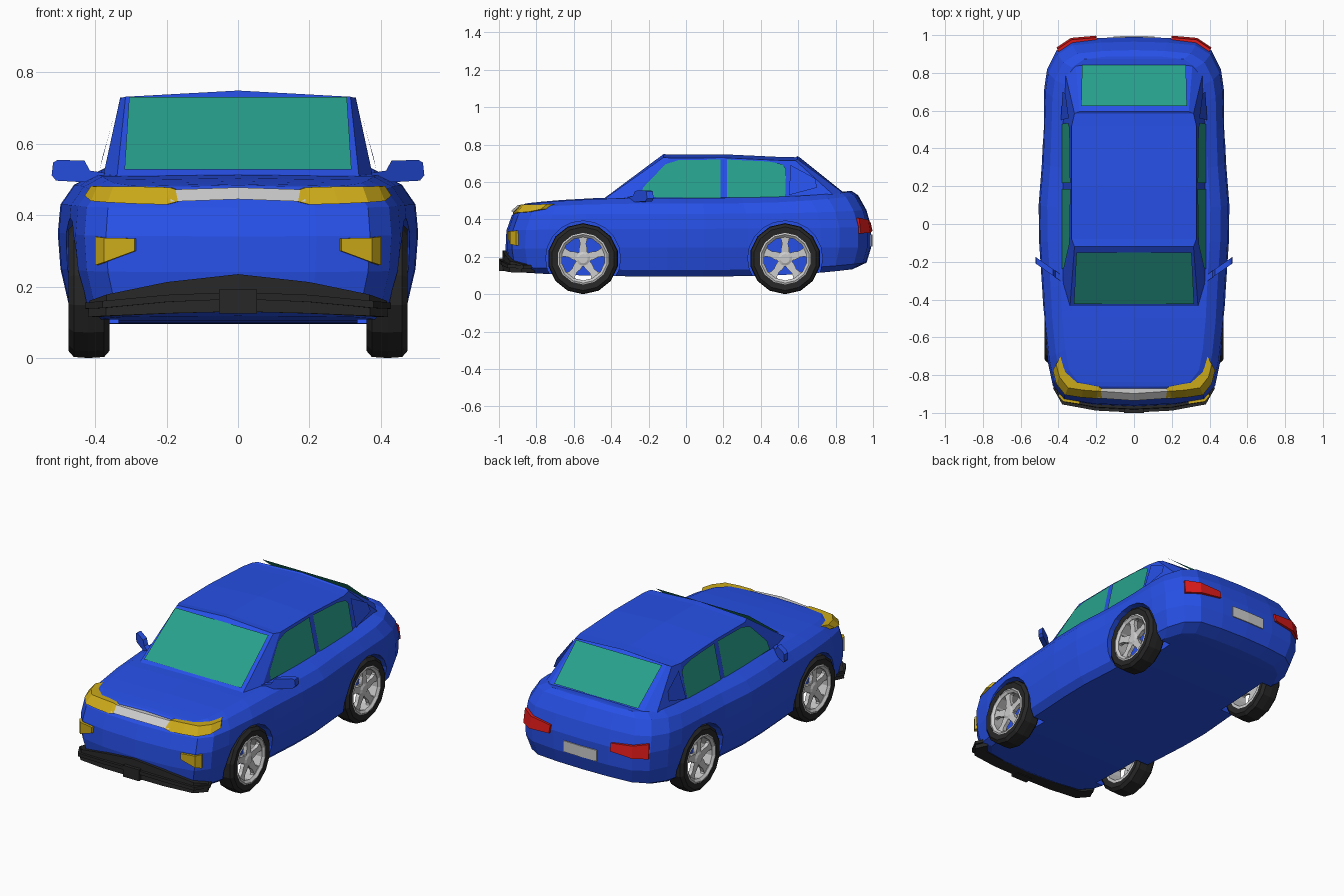
import bpy, bmesh, math

if "Cube" in bpy.data.objects:
    bpy.data.objects.remove(bpy.data.objects["Cube"])

COL = {"blue": (0.02, 0.08, 0.8, 1), "glass": (0.02, 0.35, 0.26, 1), "black": (0.02, 0.02, 0.02, 1),
       "gold": (0.6, 0.4, 0.01, 1), "red": (0.7, 0.01, 0.01, 1)}
MATS = {}
for key, rgba in COL.items():
    MATS[key] = bpy.data.materials.new(key)
    MATS[key].diffuse_color = rgba


def make(name, verts, faces, color=None, mirror=True):
    """Mesh object, optionally with its mirror image across x = 0."""
    bm = bmesh.new()
    for s in ((1, -1) if mirror else (1,)):
        vs = [bm.verts.new((s * x, y, z)) for x, y, z in verts]
        for f in faces:
            bm.faces.new([vs[i] for i in f])
    bmesh.ops.remove_doubles(bm, verts=bm.verts, dist=0.0004)
    bmesh.ops.recalc_face_normals(bm, faces=bm.faces)
    me = bpy.data.meshes.new(name)
    bm.to_mesh(me)
    bm.free()
    if color:
        me.materials.append(MATS[color])
    ob = bpy.data.objects.new(name, me)
    bpy.context.collection.objects.link(ob)
    return ob


def grid(rows, wrap_rows=False, wrap_cols=False):
    """Flatten rows of points and skin them with quads."""
    n, m = len(rows), len(rows[0])
    verts = [p for r in rows for p in r]
    faces = [(i * m + j, i * m + (j + 1) % m, (i + 1) % n * m + (j + 1) % m, (i + 1) % n * m + j)
             for i in range(n if wrap_rows else n - 1) for j in range(m if wrap_cols else m - 1)]
    return verts, faces


def band(name, path, color=None, lean=1.0, back=0.93):
    """Solid strip along (x, y, z_low, z_high) points; its top leans inward."""
    rows = [[(x, y, a), (x * lean, y * lean, b), (x * back, y * back, b), (x * back, y * back, a)]
            for x, y, a, b in path]
    verts, faces = grid(rows, wrap_cols=True)
    if path[0][0] > 0:
        faces.append((0, 1, 2, 3))
    k = len(verts)
    faces.append((k - 4, k - 3, k - 2, k - 1))
    return make(name, verts, faces, color)


def lathe(name, profile, cy, cz, n, color=None):
    """Closed (radius, x) profile spun around an axle parallel to x."""
    rows = [[(x, cy + r * math.sin(2 * math.pi * k / n), cz - r * math.cos(2 * math.pi * k / n))
             for k in range(n)] for r, x in profile]
    return make(name, *grid(rows, True, True), color)


# body shell: plan outline (half) repeated at several levels
PLAN = [(0, -.965), (.22, -.955), (.37, -.93), (.43, -.86), (.455, -.74), (.475, -.55), (.485, -.36),
        (.502, -.1), (.505, .1), (.487, .33), (.48, .53), (.475, .72), (.46, .82), (.41, .92),
        (.33, .97), (.18, .985), (0, .99)]
# level: z at front, middle, rear; scale of width, front, rear
LEVELS = [(.12, .095, .135, 0, .92, .90), (.12, .095, .135, .86, .92, .90), (.15, .13, .17, .93, .985, .975),
          (.24, .25, .25, .985, 1, 1), (.34, .35, .36, 1, .995, 1), (.42, .43, .45, .985, .965, .975),
          (.455, .485, .53, .91, .93, .93), (.475, .515, .55, .80, .90, .90), (.475, .515, .55, 0, .90, .90)]
rows = []
for i, (zf, zm, zr, sx, sf, sr) in enumerate(LEVELS):
    crown = .005 if i == len(LEVELS) - 1 else 0
    rows.append([(x * sx, y * (sf if y < 0 else sr),
                  zm + ((zf if y < 0 else zr) - zm) * abs(y) ** 3 + crown * min(1, x * 4)) for x, y in PLAN])
body = make("body", *grid(rows), "blue")

# wheel arches
AXLES = {"front": -.55, "rear": .53}
for label, cy in AXLES.items():
    rows = [[(x, cy + .2 * math.cos(k * math.pi / 10), .192 + .2 * math.sin(k * math.pi / 10))
             for k in range(20)] for x in (.335, .6)]
    v, f = grid(rows, wrap_cols=True)
    cutter = make(label + "_arch_cutter", v, f + [tuple(range(20)), tuple(range(20, 40))])
    cutter.hide_render = True
    cutter.display_type = 'WIRE'
    mod = body.modifiers.new(label + "_arches", 'BOOLEAN')
    mod.object = cutter
    mod.operation = 'DIFFERENCE'
    mod.solver = 'EXACT'

# cabin
BASE = [(0, -.455, .5), (.34, -.45, .5), (.38, -.32, .5), (.38, .2, .5), (.38, .55, .5),
        (.365, .80, .52), (.31, .855, .53), (0, .86, .53)]
ROOF = [(0, -.13, .742), (.315, -.12, .732), (.33, -.08, .728), (.33, .2, .73), (.33, .52, .715),
        (.315, .585, .715), (.29, .595, .722), (0, .61, .73)]
RIDGE = [(0, y, z + .055 * x) for x, y, z in ROOF]
make("cabin", *grid([BASE, ROOF, RIDGE]), "blue")

# glass
make("windscreen", [(-.318, -.424, .528), (.318, -.424, .528), (.305, -.150, .732), (-.305, -.150, .732)],
     [(0, 1, 2, 3)], "glass", False)
make("rear_window", [(-.275, .841, .554), (.275, .841, .554), (.28, .625, .729), (-.28, .625, .729)],
     [(0, 1, 2, 3)], "glass", False)
SIDE = {"front_side_windows": [(-.24, .52), (-.23, .57), (-.11, .695), (-.04, .717), (.185, .72), (.185, .512)],
        "rear_side_windows": [(.218, .512), (.218, .72), (.44, .71), (.515, .695), (.535, .67), (.53, .515)]}
for name, outline in SIDE.items():
    make(name, [(.385 - (z - .5) * .217, y, z) for y, z in outline], [tuple(range(len(outline)))], "glass")

# rear quarter panels
make("rear_quarter_panels", [(.387, .55, .53), (.345, .56, .69), (.363, .69, .62), (.378, .70, .57)],
     [(0, 1, 2, 3)], "blue")

# lights and trim
band("headlights", [(.17, -.925, .438, .468), (.20, -.924, .43, .478), (.28, -.918, .432, .48),
                    (.365, -.905, .436, .48), (.412, -.845, .44, .48), (.43, -.775, .455, .482)],
     "gold", .958, .9)
band("grille_strip", [(0, -.935, .445, .478), (.19, -.922, .438, .472)], None, .96, .9)
band("fog_lights", [(.29, -.953, .30, .335), (.376, -.94, .268, .337), (.4, -.91, .26, .34)], "gold")
band("tail_lights", [(.2, .997, .34, .385), (.335, .985, .328, .398), (.41, .935, .325, .408)], "red", .99, .92)
band("front_bumper", [(0, -.985, .13, .235), (.2, -.975, .125, .213), (.37, -.945, .118, .178),
                      (.42, -.88, .115, .16)], "black", .995, .92)
band("bumper_lip", [(0, -.998, .165, .185), (.2, -.988, .157, .177), (.38, -.955, .14, .16),
                    (.428, -.87, .138, .155)], "black", 1, .95)
band("front_plate", [(0, -1.0, .125, .192), (.053, -1.0, .125, .192)], "black", 1, .95)
band("rear_plate", [(0, .996, .255, .32), (.11, .993, .255, .32)], None, 1, .96)

# door mirrors, swept back towards the tip
outline = [(.37, .497), (.44, .493), (.51, .497), (.522, .512), (.518, .548), (.505, .555), (.43, .553), (.415, .525),
           (.37, .518)]
rows = [[(x, -.315 + (x - .37) * .7 + t, z) for x, z in outline] for t in (0, .035)]
v, f = grid(rows, wrap_cols=True)
n = len(outline)
make("door_mirrors", v, f + [tuple(range(n)), tuple(range(n, 2 * n))], "blue")

# wheels
for label, cy in AXLES.items():
    cz = .19
    lathe(label + "_tyres", [(.138, .365), (.17, .36), (.187, .375), (.19, .42), (.187, .46), (.17, .475),
                             (.138, .472)], cy, cz, 14, "black")
    lathe(label + "_rims", [(.14, .365), (.14, .47), (.13, .474), (.116, .462), (.122, .365)], cy, cz, 14)
    lathe(label + "_hubs", [(.0001, .43), (.042, .43), (.042, .452), (.025, .46), (.0001, .46)], cy, cz, 10)
    verts, faces = [], []
    half = [(.02, .02), (.05, .022), (.08, .016), (.105, .022), (.126, .05)]
    shape = half + [(r, -w) for r, w in reversed(half)]
    m = len(shape)
    for k in range(5):
        a = math.pi / 2 + k * math.tau / 5
        c, s = math.cos(a), math.sin(a)
        v, f = grid([[(x + .06 * r, cy + r * c - w * s, cz + r * s + w * c) for r, w in shape]
                     for x in (.43, .452)], wrap_cols=True)
        f += [tuple(range(m)), tuple(range(m, 2 * m))]
        faces += [tuple(i + len(verts) for i in q) for q in f]
        verts += v
    make(label + "_spokes", verts, faces)

for m in bpy.data.materials:
    if m.users and not m.is_grease_pencil:
        m.use_nodes = True
        m.node_tree.nodes["Principled BSDF"].inputs["Base Color"].default_value = m.diffuse_color
